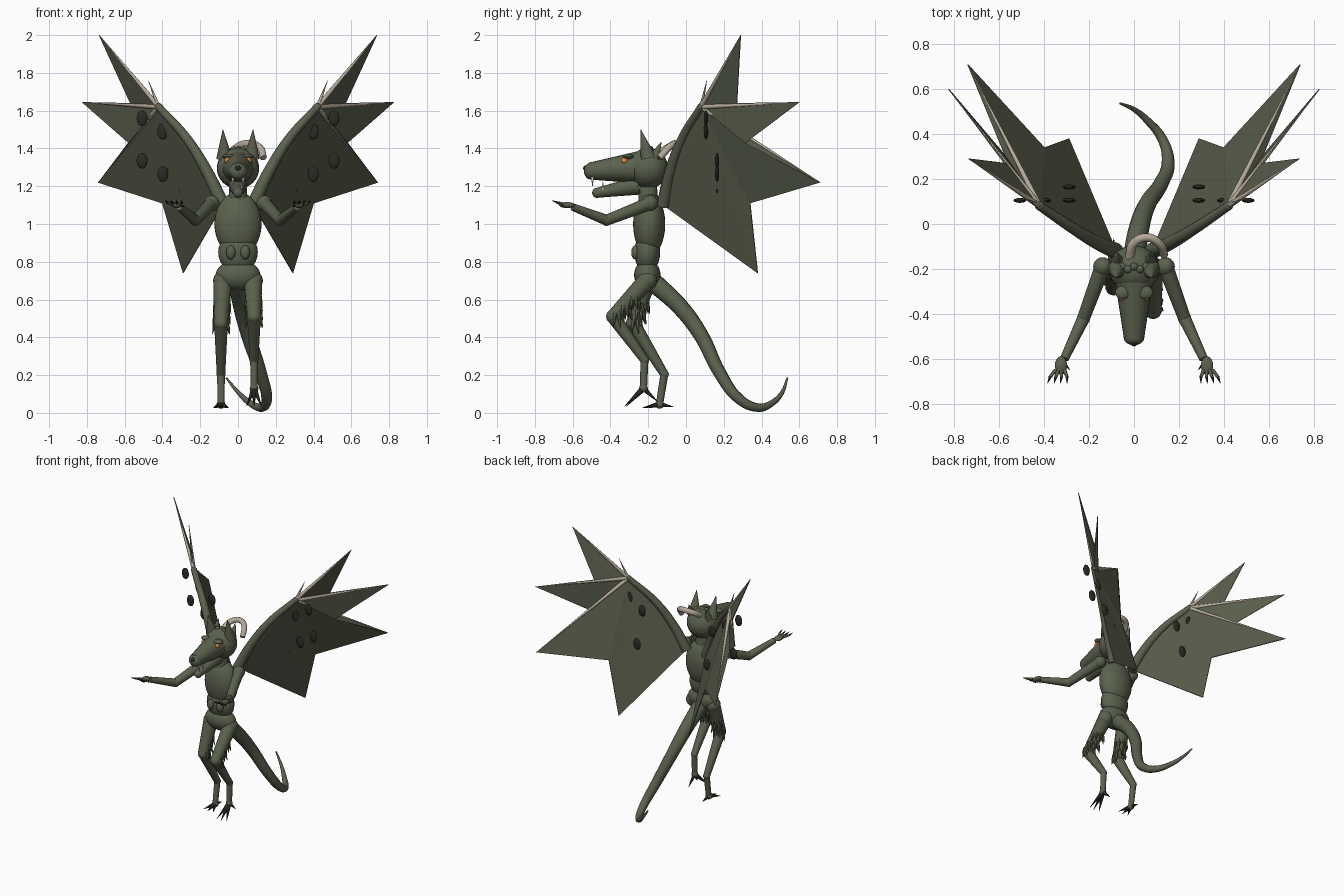
import bpy, bmesh, math
from mathutils import Vector, Matrix

cube = bpy.data.objects.get("Cube")
if cube:
    bpy.data.objects.remove(cube, do_unlink=True)


def material(name, rgb, rough=0.8):
    m = bpy.data.materials.new(name)
    m.use_nodes = True
    m.diffuse_color = (*rgb, 1)
    bsdf = m.node_tree.nodes["Principled BSDF"]
    bsdf.inputs["Base Color"].default_value = (*rgb, 1)
    bsdf.inputs["Roughness"].default_value = rough
    return m


SKIN = material("olive_skin", (0.105, 0.122, 0.075))
WEB = material("wing_membrane", (0.1, 0.11, 0.07))
BONE = material("pale_bone", (0.46, 0.40, 0.32))
CLAW = material("dark_claw", (0.02, 0.02, 0.014))
SPOT = material("dark_spot", (0.022, 0.025, 0.017))
EYE = material("orange_eye", (0.75, 0.24, 0.03))
TOOTH = material("ivory_tooth", (0.75, 0.72, 0.62))


def finish(name, bm, mat, smooth=True):
    me = bpy.data.meshes.new(name)
    bm.to_mesh(me)
    bm.free()
    ob = bpy.data.objects.new(name, me)
    bpy.context.collection.objects.link(ob)
    me.materials.append(mat)
    if smooth:
        bpy.ops.object.select_all(action='DESELECT')
        ob.select_set(True)
        bpy.context.view_layer.objects.active = ob
        bpy.ops.object.shade_smooth_by_angle(angle=math.radians(45))
    return ob


def ball(name, at, size, mat=SKIN, seg=20, tilt=0):
    bm = bmesh.new()
    bmesh.ops.create_uvsphere(bm, u_segments=seg, v_segments=seg // 2 + 2, radius=1)
    size = (size,) * 3 if isinstance(size, (int, float)) else size
    bm.transform(Matrix.Translation(at) @ Matrix.Rotation(tilt, 4, 'X') @ Matrix.Diagonal((*size, 1)))
    return finish(name, bm, mat)


def cone(name, a, b, r1, r2=0.0, mat=SKIN, seg=14):
    a, b = Vector(a), Vector(b)
    bm = bmesh.new()
    bmesh.ops.create_cone(bm, cap_ends=True, segments=seg, radius1=r1,
                          radius2=max(r2, 0.001), depth=(b - a).length)
    bm.transform(Matrix.Translation((a + b) / 2) @ (b - a).to_track_quat('Z', 'Y').to_matrix().to_4x4())
    return finish(name, bm, mat)


def tube(name, pts, r1, r2, mat=SKIN):
    # Smooth tapered tube through the points
    cu = bpy.data.curves.new(name, 'CURVE')
    cu.dimensions = '3D'
    cu.bevel_depth = 1.0
    cu.bevel_resolution = 3
    cu.resolution_u = 6
    cu.use_fill_caps = True
    sp = cu.splines.new('BEZIER')
    sp.bezier_points.add(len(pts) - 1)
    for i, (bp, p) in enumerate(zip(sp.bezier_points, pts)):
        bp.co = p
        bp.handle_left_type = bp.handle_right_type = 'AUTO'
        bp.radius = r1 + (r2 - r1) * i / (len(pts) - 1)
    ob = bpy.data.objects.new(name, cu)
    bpy.context.collection.objects.link(ob)
    cu.materials.append(mat)
    bpy.ops.object.select_all(action='DESELECT')
    ob.select_set(True)
    bpy.context.view_layer.objects.active = ob
    bpy.ops.object.convert(target='MESH')
    bpy.ops.object.shade_smooth_by_angle(angle=math.radians(45))
    return ob


# Torso
ball("chest", (0, -0.195, 1.0), (0.125, 0.085, 0.17), seg=28)
ball("belly", (0, -0.205, 0.85), (0.105, 0.068, 0.11), seg=24)
ball("pelvis", (0, -0.205, 0.73), (0.118, 0.07, 0.08), seg=24)
cone("neck", (0, -0.2, 1.1), (0, -0.2, 1.25), 0.055, 0.042)

# Head
ball("cranium", (0, -0.2, 1.295), (0.112, 0.105, 0.108), seg=28)
cone("snout", (0, -0.25, 1.3), (0, -0.51, 1.28), 0.085, 0.045, seg=20)
ball("snout_tip", (0, -0.505, 1.28), (0.046, 0.035, 0.044))
ball("nose", (0, -0.53, 1.295), (0.017, 0.015, 0.015), CLAW, 10)
cone("lower_jaw", (0, -0.25, 1.205), (0, -0.47, 1.165), 0.05, 0.026)
ball("jaw_tip", (0, -0.47, 1.165), 0.027)

# Curled horn and crest bumps
tube("horn", [(-0.02, -0.15, 1.37), (0, -0.085, 1.41), (0.06, -0.06, 1.425),
              (0.115, -0.09, 1.405), (0.135, -0.14, 1.35)], 0.021, 0.018, BONE)
for i in range(-3, 4):
    ball("crest_bump", (i * 0.026, -0.19 - 0.012 * (i % 2), 1.395 - 0.003 * i * i), 0.019, seg=10)

for s in (-1, 1):
    # Face
    ball("eye", (s * 0.054, -0.325, 1.335), 0.018, EYE, 14)
    ball("brow", (s * 0.05, -0.305, 1.357), (0.035, 0.03, 0.014), seg=12)
    cone("ear", (s * 0.072, -0.2, 1.35), (s * 0.08, -0.24, 1.5), 0.043)
    cone("ear_tuft", (s * 0.07, -0.17, 1.35), (s * 0.07, -0.13, 1.435), 0.03)
    cone("fang", (s * 0.027, -0.495, 1.25), (s * 0.027, -0.495, 1.2), 0.009, mat=TOOTH, seg=8)
    cone("lower_fang", (s * 0.02, -0.44, 1.18), (s * 0.02, -0.44, 1.225), 0.007, mat=TOOTH, seg=8)
    ball("belly_lump", (s * 0.038, -0.268, 0.85), (0.026, 0.022, 0.038), seg=14)

    # Arm and hand
    shoulder, elbow, wrist = (s * 0.14, -0.19, 1.11), (s * 0.225, -0.42, 1.02), (s * 0.31, -0.6, 1.09)
    ball("shoulder", shoulder, 0.042)
    cone("upper_arm", shoulder, elbow, 0.036, 0.029)
    ball("elbow", elbow, 0.03)
    cone("forearm", elbow, wrist, 0.029, 0.02)
    ball("palm", (s * 0.325, -0.63, 1.1), (0.028, 0.042, 0.016), seg=14)
    for k in range(4):
        base = Vector((s * (0.31 + 0.013 * k), -0.65, 1.105))
        tip = base + Vector((s * (0.012 * k - 0.012), -0.03, 0.008))
        cone("finger", base, tip, 0.009, 0.007, seg=8)
        cone("finger_claw", tip, tip + Vector((s * 0.004 * k, -0.03, 0.012)), 0.007, mat=CLAW, seg=8)
    cone("thumb_claw", (s * 0.31, -0.62, 1.1), (s * 0.285, -0.65, 1.09), 0.008, mat=CLAW, seg=8)

    # Wing arm, finger bones and wrist spurs
    root, hand = Vector((s * 0.08, -0.12, 1.1)), Vector((s * 0.42, 0.08, 1.62))
    arm = [root, Vector((s * 0.16, -0.085, 1.27)), Vector((s * 0.27, -0.02, 1.45)), hand]
    tube("wing_arm", arm, 0.036, 0.02)
    ball("wing_wrist", hand, 0.021, seg=12)
    tips = [Vector((s * x, y, z)) for x, y, z in
            ((0.735, 0.29, 2.0), (0.825, 0.6, 1.645), (0.74, 0.71, 1.22), (0.29, 0.38, 0.74))]
    notches = [Vector((s * x, y, z)) for x, y, z in
               ((0.57, 0.27, 1.64), (0.58, 0.315, 1.43), (0.4, 0.34, 1.11))]
    for t in tips[:3]:
        cone("wing_finger", hand, t, 0.014, 0.001, BONE, 10)
    cone("wing_spur", hand, (s * 0.475, 0.11, 1.76), 0.011, mat=BONE, seg=8)
    cone("wing_spur", hand, (s * 0.5, 0.14, 1.71), 0.01, mat=BONE, seg=8)

    # Membrane fanned out from the wing wrist
    rim = [tips[0], notches[0], tips[1], notches[1], tips[2], notches[2], tips[3], *arm[:3]]
    bm = bmesh.new()
    hub = bm.verts.new(hand)
    ring = [bm.verts.new(p) for p in rim]
    for a, b in zip(ring, ring[1:]):
        bm.faces.new((hub, a, b))
    bmesh.ops.recalc_face_normals(bm, faces=bm.faces)
    web = finish("wing_membrane", bm, WEB, smooth=False)
    mod = web.modifiers.new("Thickness", 'SOLIDIFY')
    mod.thickness = 0.005
    mod.offset = 0

    # Dark spots in two rows of three
    for y, top in ((0.105, 1.56), (0.165, 1.335)):
        for k in range(3):
            ball("wing_spot", (s * (0.508 - 0.11 * k), y, top - 0.07 * k), (0.029, 0.011, 0.042), SPOT, 12)

# Legs: the left one lifted, the right one planted
legs = {
    "left": [(0.08, -0.205, 0.7), (0.085, -0.385, 0.51), (0.085, -0.22, 0.28), (0.085, -0.225, 0.13)],
    "right": [(-0.08, -0.205, 0.7), (-0.09, -0.28, 0.475), (-0.09, -0.115, 0.205), (-0.09, -0.14, 0.045)],
}
for side, (hip, knee, ankle, foot) in legs.items():
    s = 1 if side == "left" else -1
    hip, knee, ankle, foot = map(Vector, (hip, knee, ankle, foot))
    ball(side + "_hip", hip, 0.052)
    cone(side + "_thigh", hip, knee, 0.05, 0.037)
    ball(side + "_knee", knee, 0.038)
    cone(side + "_shin", knee, ankle, 0.037, 0.023)
    ball(side + "_ankle", ankle, 0.024)
    cone(side + "_foot_bone", ankle, foot, 0.021, 0.019)
    ball(side + "_foot", foot, 0.023)
    # Clawed toes
    reach, drop = (-0.09, -0.095) if side == "left" else (-0.08, -0.018)
    for dx in (-0.04, 0, 0.04):
        cone("toe_claw", foot, foot + Vector((dx, reach - 0.01 * (dx == 0), drop)), 0.017, mat=CLAW, seg=8)
    cone("heel_claw", foot, foot + Vector((0, 0.075, drop * 0.75)), 0.015, mat=CLAW, seg=8)
    # Shaggy tufts around the thigh
    for row in (0.45, 0.7, 0.92):
        c = hip.lerp(knee, row)
        for k in range(5):
            a = math.pi * (k / 4 - 0.1 * row)
            out = Vector((math.cos(a) * 0.036, math.sin(a) * 0.036, 0))
            cone("thigh_tuft", c + out * 0.8, c + out * 1.35 + Vector((0, 0, -0.075)), 0.017, seg=7)

# Tail
tube("tail", [(0, -0.17, 0.69), (0.02, -0.03, 0.56), (0.055, 0.08, 0.41), (0.12, 0.18, 0.21),
              (0.152, 0.28, 0.075), (0.125, 0.38, 0.028), (0.06, 0.46, 0.055),
              (0, 0.51, 0.11), (-0.062, 0.537, 0.185)], 0.052, 0.005)
